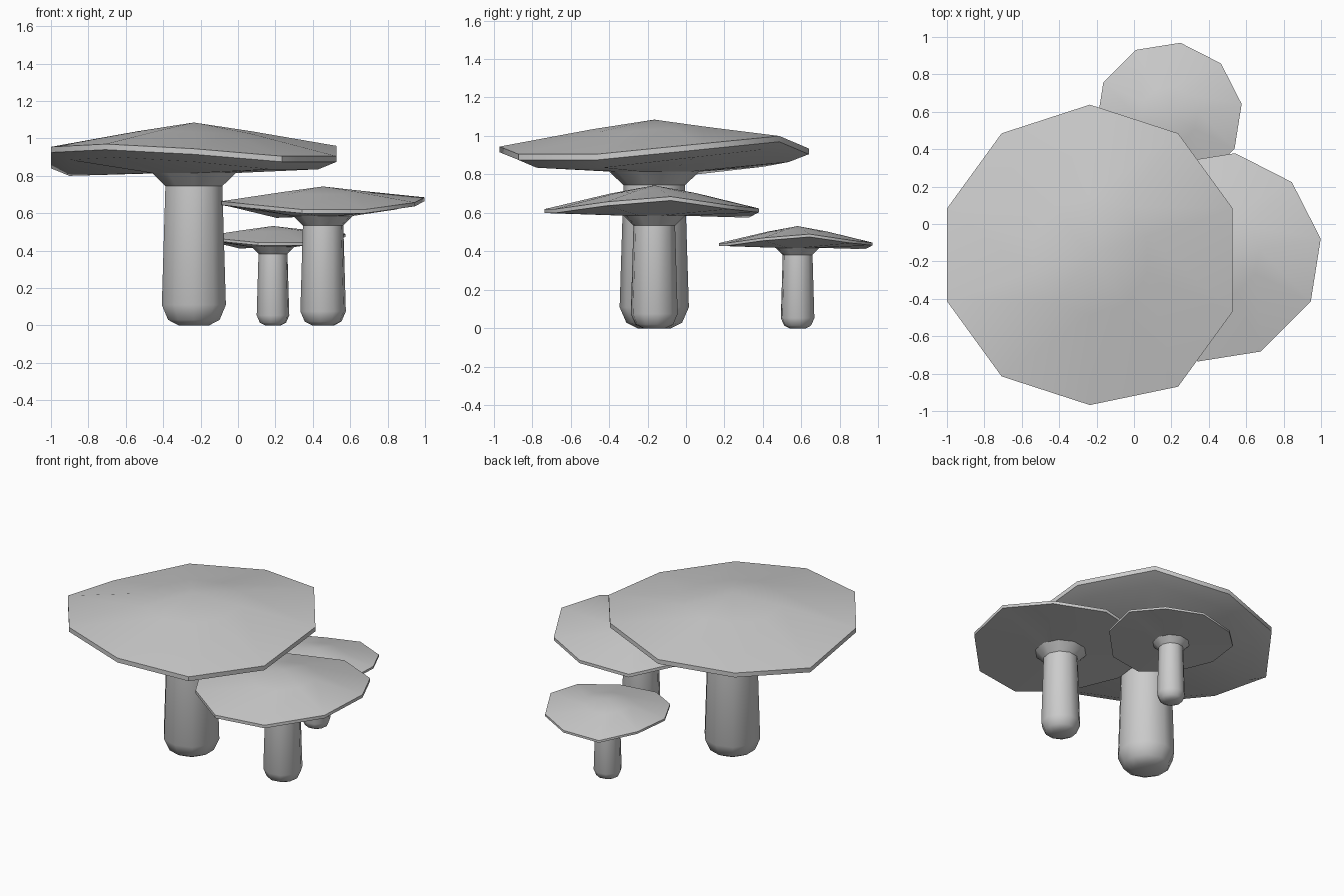
import bpy, bmesh
from math import sin, cos, radians
from mathutils import Matrix

if "Cube" in bpy.data.objects:
    bpy.data.objects.remove(bpy.data.objects["Cube"])

SIDES = 10
# wavy rim heights, counter-clockwise from the vertex at -18 degrees
RIM = [0.905, 0.96, 1.0, 0.935, 0.91, 0.87, 0.955, 0.97, 0.945, 0.905]
PEAK = 1.085


def ring(bm, r, heights, warp=0.0):
    """Ten-sided loop; the two sagging vertices are pulled sideways by warp."""
    out = []
    for i, z in enumerate(heights):
        a = radians(-18 + 36 * i)
        pull = warp if i in (0, 9) else 0
        out.append(bm.verts.new((r * cos(a), r * sin(a) - pull, z)))
    return out


def bridge(bm, lower, upper):
    for i in range(SIDES):
        j = (i + 1) % SIDES
        bm.faces.new((lower[i], lower[j], upper[j], upper[i]))


def finish(bm, name, matrix):
    bmesh.ops.recalc_face_normals(bm, faces=bm.faces)
    mesh = bpy.data.meshes.new(name)
    bm.to_mesh(mesh)
    bm.free()
    mesh.transform(matrix)
    obj = bpy.data.objects.new(name, mesh)
    bpy.context.collection.objects.link(obj)
    bpy.ops.object.select_all(action='DESELECT')
    obj.select_set(True)
    bpy.context.view_layer.objects.active = obj
    bpy.ops.object.shade_smooth_by_angle(angle=radians(40))


def mushroom(name, x, y, scale, turn, deep):
    matrix = (Matrix.Translation((x, y, 0)) @ Matrix.Rotation(radians(turn), 4, 'Z')
              @ Matrix.Scale(scale, 4))
    neck, collar = (0.745, 0.815) if deep else (0.78, 0.855)

    # stem: rounded foot, slight taper, flared collar
    bm = bmesh.new()
    profile = [(0.085, 0.0), (0.145, 0.03), (0.18, 0.11), (0.16, neck), (0.235, collar)]
    loops = [ring(bm, r, [z] * SIDES) for r, z in profile]
    for a, b in zip(loops, loops[1:]):
        bridge(bm, a, b)
    bm.faces.new(loops[0])
    finish(bm, name + "_stem", matrix)

    # cap: underside, thin wavy lip, low dome
    bm = bmesh.new()
    loops = [ring(bm, 0.235, [collar] * SIDES)]
    if deep:
        loops.append(ring(bm, 0.70, [z - 0.07 for z in RIM], 0.045))
    loops.append(ring(bm, 0.803, [z - 0.03 for z in RIM], 0.055))
    loops.append(ring(bm, 0.803, RIM, 0.055))
    loops.append(ring(bm, 0.32, [1.034 + 0.25 * (z - 0.94) for z in RIM], 0.01))
    for a, b in zip(loops, loops[1:]):
        bridge(bm, a, b)
    top = bm.verts.new((0, 0, PEAK))
    for i in range(SIDES):
        bm.faces.new((loops[-1][i], loops[-1][(i + 1) % SIDES], top))
    finish(bm, name + "_cap", matrix)


mushroom("large_mushroom", -0.236, -0.165, 1.0, 0, True)
mushroom("medium_mushroom", 0.455, -0.165, 0.685, -45, False)
mushroom("small_mushroom", 0.187, 0.58, 0.49, -45, False)
